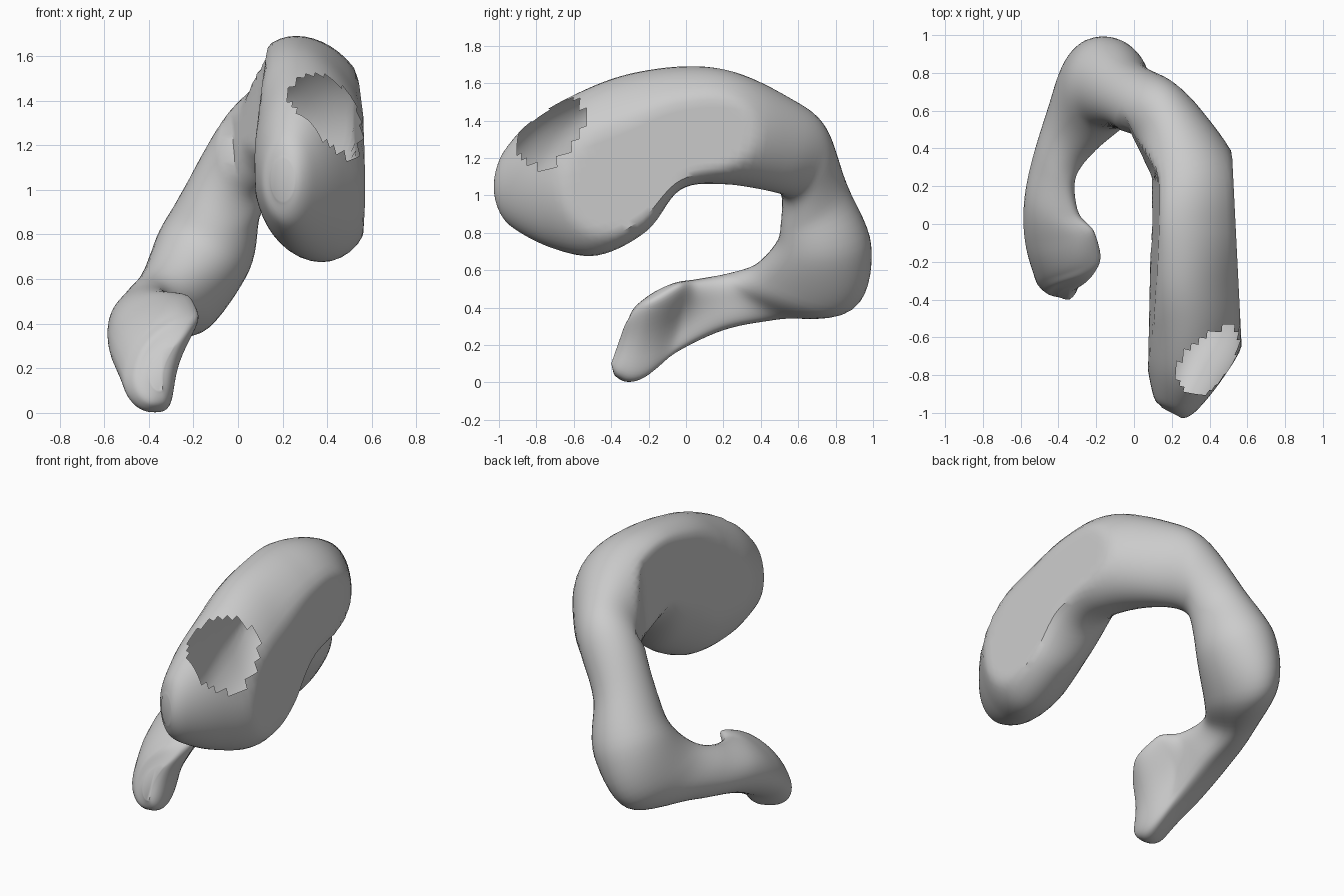
import bpy, bmesh, math
from mathutils import Vector

cube = bpy.data.objects.get("Cube")
if cube:
    bpy.data.objects.remove(cube, do_unlink=True)

SIDES = 44        # points around each cross-section
STEPS = 7         # rings between neighbouring stations

# Each station: outer edge point, inner edge point, half width, sideways bow
STATIONS = [
    ((.2, -1, 1.14), (.2, -1, .95), .06, 0),
    ((.22, -.96, 1.25), (.22, -.94, .84), .12, 0),
    ((.25, -.8, 1.42), (.29, -.72, .72), .21, 0),
    ((.27, -.55, 1.56), (.39, -.47, .68), .28, 0),
    ((.26, -.3, 1.65), (.42, -.21, .81), .28, 0),
    ((.26, 0, 1.69), (.4, -.03, 1.03), .28, 0),
    ((.25, .25, 1.66), (.35, .2, 1.06), .27, 0),
    ((.18, .53, 1.53), (.2, .46, 1.02), .2, 0),
    ((.08, .73, 1.38), (.04, .53, .98), .18, 0),
    ((-.05, .86, 1.06), (-.08, .51, .85), .18, 0),
    ((-.13, .99, .72), (-.17, .48, .74), .22, 0),
    ((-.24, .9, .4), (-.31, .36, .62), .18, 0),
    ((-.38, .5, .34), (-.38, .22, .58), .12, .03),
    ((-.42, .2, .28), (-.36, .05, .55), .13, .06),
    ((-.42, -.08, .15), (-.26, -.06, .53), .14, .1),
    ((-.38, -.27, .01), (-.22, -.19, .46), .14, .09),
    ((-.36, -.37, .03), (-.25, -.27, .4), .1, .06),
    ((-.35, -.4, .1), (-.3, -.33, .3), .03, .04),
]


def blend(a, b, c, d, t):
    """Smooth curve through b and c."""
    return ((b * 2) + (c - a) * t + (a * 2 - b * 5 + c * 4 - d) * t * t
            + (b * 3 - a - c * 3 + d) * t ** 3) * 0.5


def station(i):
    outer, inner, width, bow = STATIONS[max(0, min(i, len(STATIONS) - 1))]
    return Vector(outer), Vector(inner), width, bow


def sample(u):
    i = min(int(u), len(STATIONS) - 2)
    near = [station(i + k) for k in (-1, 0, 1, 2)]
    return [blend(*column, u - i) for column in zip(*near)]


def middle(u):
    outer, inner, _, bow = sample(max(0, min(u, len(STATIONS) - 1)))
    return (outer + inner) / 2 - Vector((bow, 0, 0))


def ramp(u, start, end):
    return max(0, min(1, (u - start) / (end - start)))


def power(value, exponent):
    return math.copysign(abs(value) ** exponent, value)


def ring_points(u):
    outer, inner, width, bow = sample(u)
    radial = (outer - inner) / 2
    tangent = middle(u + 0.3) - middle(u - 0.3)
    side = tangent.cross(radial).normalized()
    # Level cross-sections on both limbs, tilted around the back bend
    side.z *= ramp(u, 5, 8) * (1 - ramp(u, 11, 14))
    # Boxier sections towards the lower tip
    exponent = 1 - 0.25 * ramp(u, 11, 14)
    for k in range(SIDES):
        angle = math.tau * k / SIDES
        along = power(math.cos(angle), exponent)
        across = power(math.sin(angle), exponent)
        p = (outer + inner) / 2 + radial * along + side * width * across
        p.x -= bow * (1 - along * along)
        # Flat side walls of the upper limb
        if u < 8:
            p.x = min(p.x, 0.575 - 0.05 * (p.y + 0.75))
            lean = 0.02 * p.y + 0.1 * max(0, p.z - 1.2)
            p.x = max(p.x, 0.09 + lean - 0.5 * max(0, p.y - 0.25))
        p.z = max(p.z, 0)
        yield p


# Curved body: rings lofted from the blunt front end around to the lower tip
bm = bmesh.new()
count = (len(STATIONS) - 1) * STEPS
rings = [[bm.verts.new(p) for p in ring_points(n / STEPS)] for n in range(count + 1)]
for a, b in zip(rings, rings[1:]):
    for k in range(SIDES):
        j = (k + 1) % SIDES
        bm.faces.new((a[k], a[j], b[j], b[k]))
for ring in (rings[0], rings[-1]):
    bm.faces.new(ring)
bmesh.ops.recalc_face_normals(bm, faces=bm.faces)

# Ragged opening into the hollow front end
hole = Vector((0.43, -0.74, 1.36))
opening = [f for f in bm.faces if (f.calc_center_median() - hole).length < 0.215]
bmesh.ops.delete(bm, geom=opening, context="FACES")

mesh = bpy.data.meshes.new("curved_body")
bm.to_mesh(mesh)
bm.free()
body = bpy.data.objects.new("curved_body", mesh)
bpy.context.collection.objects.link(body)

# Plain grey material
grey = bpy.data.materials.new("plain_grey")
grey.use_nodes = True
colour = (0.6, 0.6, 0.6, 1)
grey.diffuse_color = colour
grey.node_tree.nodes["Principled BSDF"].inputs["Base Color"].default_value = colour
mesh.materials.append(grey)

bpy.context.view_layer.objects.active = body
body.select_set(True)
bpy.ops.object.shade_smooth_by_angle(angle=math.radians(40))
